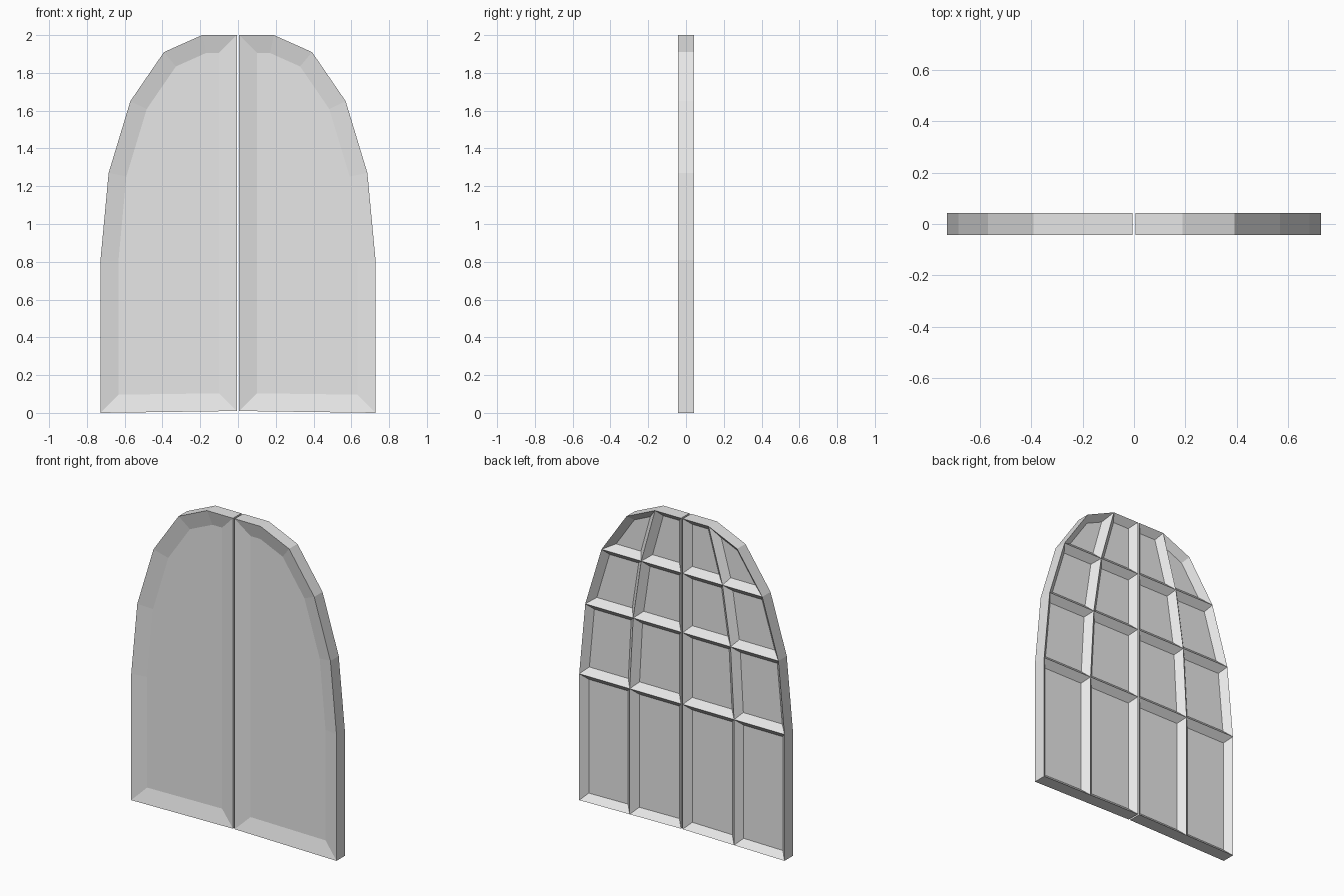
import bpy
import bmesh

cube = bpy.data.objects.get("Cube")
if cube:
    bpy.data.objects.remove(cube)

HALF = 0.042         # half thickness
GAP = 0.006          # half the gap between the leaves

# Rows from bottom to top: inner edge, middle and outer edge points (x, z)
ROWS = [
    [(GAP, 0.01), (0.37, 0.005), (0.728, 0.0)],
    [(GAP, 0.81), (0.37, 0.81), (0.728, 0.81)],
    [(GAP, 1.27), (0.345, 1.27), (0.685, 1.27)],
    [(GAP, 1.65), (0.288, 1.65), (0.57, 1.65)],
    [(GAP, 2.0), (0.19, 2.0), (0.392, 1.91)],
]

stone = bpy.data.materials.new("plain grey")
stone.use_nodes = True
stone.diffuse_color = (0.8, 0.8, 0.8, 1)
stone.node_tree.nodes["Principled BSDF"].inputs["Base Color"].default_value = (0.8, 0.8, 0.8, 1)


def door_leaf(name, side):
    bm = bmesh.new()

    def layer(y):
        return [[bm.verts.new((side * x, y, z)) for x, z in row] for row in ROWS]

    def outline(g):
        return (g[0] + [r[2] for r in g[1:]] + [g[-1][1]]
                + [r[0] for r in reversed(g)][:-1])

    front, back = layer(-HALF), layer(HALF)
    f_loop, b_loop = outline(front), outline(back)

    # Front sheet, back grid of cells and the rim between them
    sheet = bm.faces.new(f_loop)
    cells = [bm.faces.new((back[r][c], back[r][c + 1], back[r + 1][c + 1], back[r + 1][c]))
             for r in range(4) for c in range(2)]
    n = len(f_loop)
    for i in range(n):
        j = (i + 1) % n
        bm.faces.new((f_loop[i], f_loop[j], b_loop[j], b_loop[i]))
    bmesh.ops.recalc_face_normals(bm, faces=bm.faces)
    bm.normal_update()

    # One tall sunken panel in front, eight framed panels behind
    bmesh.ops.inset_individual(bm, faces=[sheet], thickness=0.095, depth=-0.025,
                               use_even_offset=True)
    bmesh.ops.inset_individual(bm, faces=cells, thickness=0.04, depth=-0.04,
                               use_even_offset=True)

    mesh = bpy.data.meshes.new(name)
    bm.to_mesh(mesh)
    bm.free()
    mesh.materials.append(stone)
    obj = bpy.data.objects.new(name, mesh)
    bpy.context.collection.objects.link(obj)


door_leaf("left_door_leaf", 1)
door_leaf("right_door_leaf", -1)
